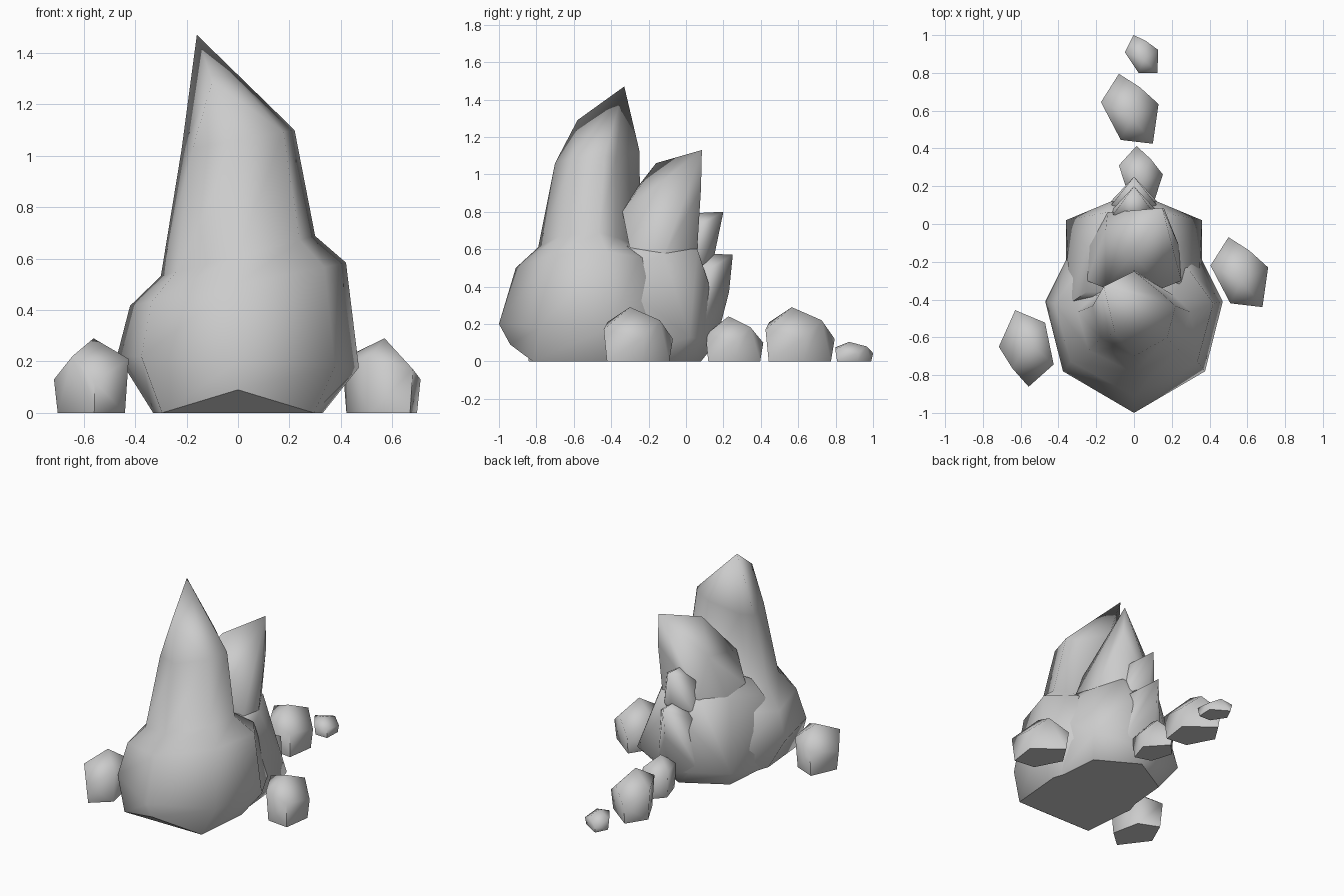
import bpy, bmesh, math
from mathutils import Vector, Matrix

default = bpy.data.objects.get("Cube")
if default:
    bpy.data.objects.remove(default, do_unlink=True)

stone_grey = bpy.data.materials.new("stone_grey")
stone_grey.use_nodes = True
grey = (0.6, 0.6, 0.6, 1)
stone_grey.diffuse_color = grey
stone_grey.node_tree.nodes["Principled BSDF"].inputs["Base Color"].default_value = grey


def finish(name, bm):
    """Turn a bmesh into a smooth stone with a crisp underside."""
    bmesh.ops.recalc_face_normals(bm, faces=bm.faces)
    bm.normal_update()
    for face in bm.faces:
        face.smooth = True
    for edge in bm.edges:
        underside = any(f.normal.z < -0.7 for f in edge.link_faces)
        edge.smooth = not underside and edge.calc_face_angle(0) < math.radians(85)
    mesh = bpy.data.meshes.new(name)
    bm.to_mesh(mesh)
    bm.free()
    mesh.materials.append(stone_grey)
    bpy.context.collection.objects.link(bpy.data.objects.new(name, mesh))


def hull(name, points):
    """Chunk of rock wrapped around a handful of corner points."""
    bm = bmesh.new()
    verts = [bm.verts.new(p) for p in points]
    bmesh.ops.convex_hull(bm, input=verts)
    loose = [v for v in bm.verts if not v.link_faces]
    bmesh.ops.delete(bm, geom=loose, context="VERTS")
    finish(name, bm)


def both_sides(points):
    return [(s * x, y, z) for x, y, z in points for s in (1, -1)]


def ring_plan(back_corner):
    half = [(0.8, -0.56), (1, 0.18), (0.7, back_corner)]
    return [(0, -1)] + half + [(0, 1)] + [(-x, y) for x, y in reversed(half)]


# Main boulder: stacked eight-sided rings that narrow into a leaning spire
# height, half width, front y, back y, sideways tilt, back corner
ring_sizes = [
    (0, 0.33, -1.05, 0.0, 0, 0.74),
    (0.2, 0.47, -1.0, 0.0, -0.05, 0.74),
    (0.5, 0.42, -0.91, -0.08, 0.2, 0.6),
    (0.61, 0.3, -0.79, -0.24, 0.26, 0.5),
    (1.06, 0.22, -0.7, -0.25, 0.18, 0.45),
]
bm = bmesh.new()
rings = []
for z, w, front, back, tilt, corner in ring_sizes:
    mid, half = (front + back) / 2, (back - front) / 2
    rings.append([bm.verts.new((w * x, mid + half * y, z + tilt * w * x))
                  for x, y in ring_plan(corner)])
base, top = rings[0], rings[-1]
sides = len(base)
base[0].co = (0, -0.94, 0.09)
for corner in (base[1], base[-1]):
    corner.co.x *= 1.12
for low, high in zip(rings, rings[1:]):
    for i in range(sides):
        j = (i + 1) % sides
        bm.faces.new((low[i], low[j], high[j], high[i]))

# Slanted cap between the tip and a lower corner at the front
top[4].co.z = 1.13
tip = bm.verts.new((-0.16, -0.33, 1.47))
brow = bm.verts.new((-0.1, -0.58, 1.29))
for i in range(sides):
    bm.faces.new((top[i], top[(i + 1) % sides], tip if 1 <= i < 6 else brow))
bm.faces.new((top[1], tip, brow))
bm.faces.new((top[6], brow, tip))
bm.faces.new(base[1:])
bm.faces.new((base[-1], base[0], base[1]))
finish("main_boulder", bm)

# Back boulder with its flared foot, flowing into the main one
hull("back_boulder", both_sides([
    (0.28, -0.08, 0), (0.31, -0.42, 0), (0.36, -0.42, 0.2), (0.36, 0.02, 0.13),
    (0.34, -0.42, 0.46), (0.25, -0.36, 0.62), (0.25, -0.12, 0.57), (0.15, 0.06, 0.6),
    (0.12, 0.12, 0.42),
]) + [(0, 0.08, 0), (0, 0.15, 0.1)])

# Leaning crest rising out of the back boulder
hull("back_crest", [
    (0.15, 0.085, 1.13), (-0.01, -0.16, 1.06), (0, -0.3, 0.88), (0.16, 0.08, 0.92),
    (-0.15, -0.03, 0.87), (0, 0.05, 0.79),
] + both_sides([(0.15, -0.34, 0.8), (0.25, -0.3, 0.6), (0.24, -0.12, 0.56),
                (0.14, 0.06, 0.6)]))

# Two pointed ledges stepping down the back
hull("upper_ledge", both_sides([(0.11, 0.05, 0.72), (0.12, 0.07, 0.5)])
     + [(0, 0.2, 0.8), (0, 0.15, 0.56), (0, 0, 0.79)])
hull("lower_ledge", both_sides([(0.12, 0.1, 0.48), (0.17, 0.07, 0.1)])
     + [(0, 0.25, 0.57), (0, 0.23, 0.37), (0, 0.16, 0.1), (0, 0.08, 0), (0, 0.05, 0.58)])

# Loose five-sided stones, one shape turned and scaled
corners = [(-0.07, 0.2, 0.12), (0.14, 0.04, 0.13), (0.11, -0.17, 0.17),
           (-0.06, -0.15, 0.21), (-0.165, 0.05, 0.21)]


def stone(name, x, y, size, height, turn):
    points = corners + [(0.9 * px, 0.9 * py, 0) for px, py, pz in corners]
    points += [(0.04, 0.13, 0.22), (0, -0.03, 0.29)]
    place = (Matrix.Translation((x, y, 0)) @ Matrix.Rotation(math.radians(turn), 4, "Z")
             @ Matrix.Diagonal((size, size, height, 1)))
    hull(name, [place @ Vector(p) for p in points])


stone("left_stone", 0.57, -0.27, 1, 1, 0)
stone("right_stone", -0.57, -0.65, 1, 1, 164)
stone("near_back_stone", 0.04, 0.25, 0.78, 0.83, -10)
stone("middle_back_stone", -0.01, 0.595, 1, 1, 0)
stone("far_back_stone", 0.05, 0.89, 0.58, 0.36, 6)
